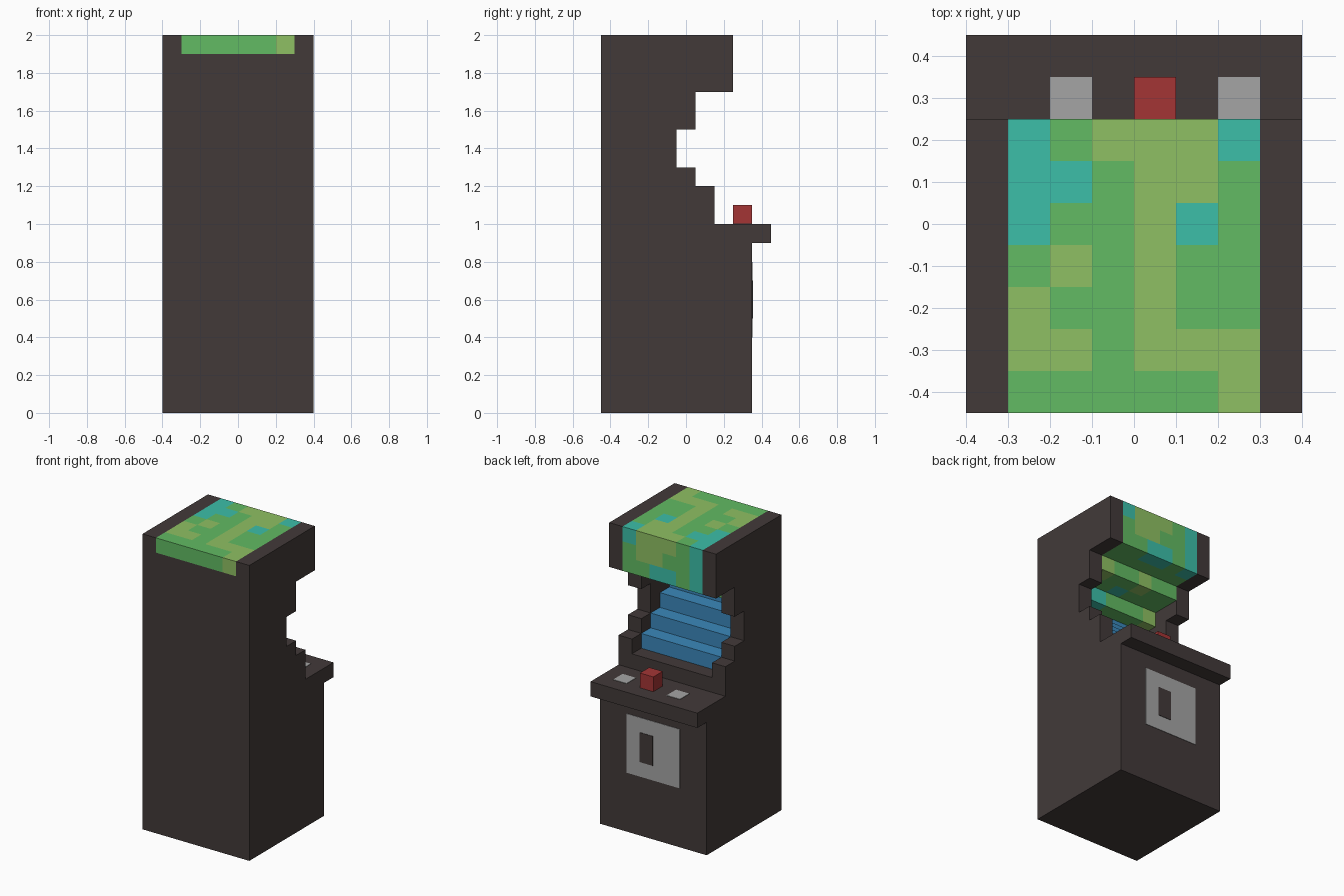
import bpy
import bmesh

cube = bpy.data.objects.get("Cube")
if cube:
    bpy.data.objects.remove(cube, do_unlink=True)


def material(name, hex_code):
    """Flat material from an sRGB hex code, stored as linear values."""
    srgb = [int(hex_code[i:i + 2], 16) / 255 for i in (0, 2, 4)]
    lin = [c / 12.92 if c <= 0.04045 else ((c + 0.055) / 1.055) ** 2.4 for c in srgb]
    m = bpy.data.materials.new(name)
    m.use_nodes = True
    m.diffuse_color = (*lin, 1)
    bsdf = m.node_tree.nodes["Principled BSDF"]
    bsdf.inputs["Base Color"].default_value = (*lin, 1)
    bsdf.inputs["Roughness"].default_value = 0.9
    return m


DARK = material("charcoal", "423A39")
GREEN = material("green", "62BB63")
LIME = material("lime", "8FC063")
TEAL = material("teal", "3CBFA9")
BLUE = material("screen blue", "3B88BB")
RED = material("red", "A43535")
GREY = material("grey", "A5A5A5")


def finish(name, bm, mats):
    mesh = bpy.data.meshes.new(name)
    bm.to_mesh(mesh)
    bm.free()
    for m in mats:
        mesh.materials.append(m)
    obj = bpy.data.objects.new(name, mesh)
    bpy.context.collection.objects.link(obj)
    return obj


def box(name, lo, hi, mat):
    bm = bmesh.new()
    bmesh.ops.create_cube(bm, size=1)
    for v in bm.verts:
        v.co = [(a + b) / 2 + c * (b - a) for a, b, c in zip(lo, hi, v.co)]
    return finish(name, bm, [mat])


def panel(name, profile, x0, x1):
    """Solid slab from a (y, z) profile."""
    bm = bmesh.new()
    face = bm.faces.new([bm.verts.new((x0, y, z)) for y, z in profile])
    out = bmesh.ops.extrude_face_region(bm, geom=[face])
    verts = [g for g in out["geom"] if isinstance(g, bmesh.types.BMVert)]
    bmesh.ops.translate(bm, verts=verts, vec=(x1 - x0, 0, 0))
    bmesh.ops.recalc_face_normals(bm, faces=bm.faces)
    return finish(name, bm, [DARK])


def strip(name, path, xs, mats, rule):
    """Sheet swept across x along a (y, z) path; rule(row, column) picks the colour."""
    bm = bmesh.new()
    grid = [[bm.verts.new((x, y, z)) for x in xs] for y, z in path]
    for r in range(len(path) - 1):
        for c in range(len(xs) - 1):
            f = bm.faces.new((grid[r][c], grid[r + 1][c], grid[r + 1][c + 1], grid[r][c + 1]))
            f.material_index = rule(r, c)
    return finish(name, bm, mats)


def split_path(path, step=0.1):
    """Divide every segment of a path into equal cells."""
    points = [path[0]]
    for (y0, z0), (y1, z1) in zip(path, path[1:]):
        n = round((abs(y1 - y0) + abs(z1 - z0)) / step)
        points += [(y0 + (y1 - y0) * i / n, z0 + (z1 - z0) * i / n) for i in range(1, n + 1)]
    return points


# Side panels
SIDE = [(-.45, 0), (.35, 0), (.35, .9), (.45, .9), (.45, 1), (.15, 1), (.15, 1.2),
        (.05, 1.2), (.05, 1.3), (-.05, 1.3), (-.05, 1.5), (.05, 1.5), (.05, 1.7),
        (.25, 1.7), (.25, 2), (-.45, 2)]
panel("left_side_panel", SIDE, .3, .4)
panel("right_side_panel", SIDE, -.4, -.3)

# Cabinet core: back, base, coin door wall and control shelf
CORE = [(-.45, 1.9), (-.45, 0), (.35, 0), (.35, .9), (.45, .9), (.45, 1),
        (.15, 1), (.15, 1.1), (.05, 1.1)]
strip("cabinet_core", CORE, [-.3, .3], [DARK], lambda r, c: 0)

# Stepped screen
SCREEN = [(.05, 1.1), (.05, 1.2), (-.05, 1.2), (-.05, 1.3), (-.15, 1.3),
          (-.15, 1.4), (-.25, 1.4), (-.25, 1.5)]
strip("screen", SCREEN, [-.3, .3], [BLUE], lambda r, c: 0)

# Patterned canopy: stepped ceiling, marquee front, roof and rear edge
CANOPY = [(-.25, 1.5), (-.15, 1.5), (-.15, 1.6), (.05, 1.6), (.05, 1.7), (.25, 1.7),
          (.25, 2), (-.45, 2), (-.45, 1.9)]
PATTERN = ("YGGGTT YGGGTT GGGTGG GGYGGY GGYGGY GGGGGG TGTTGG "   # ceiling
           "TGTTGG TGGYYG TGYYYT "                               # marquee
           "TGYYYT TTGYYG TGGYTG GYGYGG YGGYGG YYGYYY GGGGGY "   # roof
           "GGGGGY").split()                                     # rear edge
strip("canopy", split_path(CANOPY), [-.3 + i * .1 for i in range(7)],
      [GREEN, LIME, TEAL], lambda r, c: "GYT".index(PATTERN[r][c]))

# Controls
box("joystick", (0, .25, 1), (.1, .35, 1.1), RED)
for side, x in (("left", .2), ("right", -.2)):
    box(side + "_button", (x, .25, .998), (x + .1, .35, 1.003), GREY)

# Coin door and slot
box("coin_door", (-.2, .348, .4), (.2, .353, .8), GREY)
box("coin_slot", (0, .349, .5), (.1, .356, .7), DARK)
